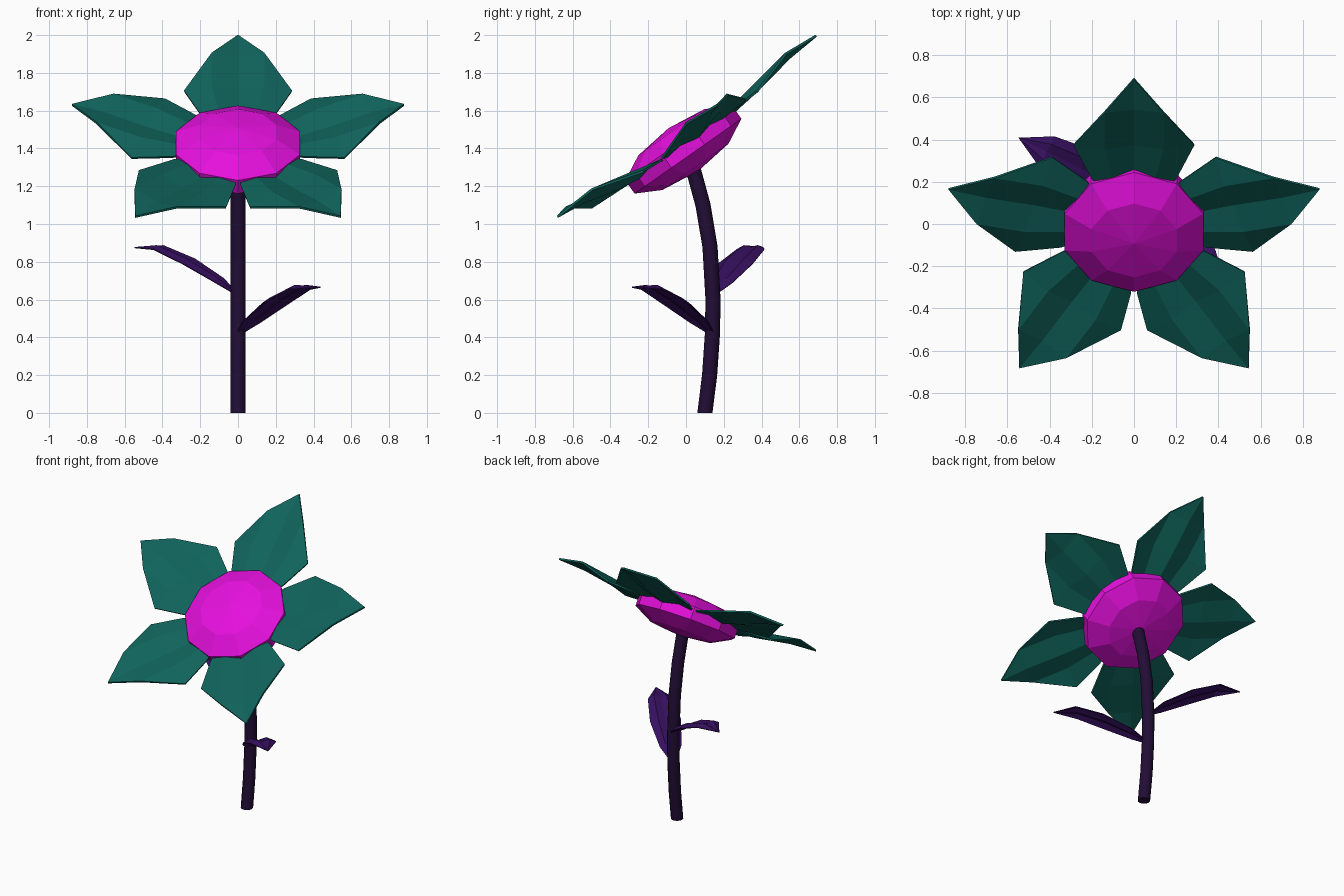
import bpy, bmesh, math
from mathutils import Matrix, Vector

if "Cube" in bpy.data.objects:
    bpy.data.objects.remove(bpy.data.objects["Cube"], do_unlink=True)


def make_material(name, rgb):
    mat = bpy.data.materials.new(name)
    mat.use_nodes = True
    mat.diffuse_color = (*rgb, 1)
    mat.node_tree.nodes["Principled BSDF"].inputs["Base Color"].default_value = (*rgb, 1)
    return mat


teal = make_material("petal teal", (0.005, 0.125, 0.105))
magenta = make_material("bright magenta", (0.78, 0.005, 0.72))
dark_purple = make_material("stem dark purple", (0.016, 0.004, 0.036))
purple = make_material("leaf purple", (0.037, 0.005, 0.115))


def add_object(name, bm, mat, matrix=Matrix()):
    bmesh.ops.recalc_face_normals(bm, faces=bm.faces)
    mesh = bpy.data.meshes.new(name)
    bm.to_mesh(mesh)
    bm.free()
    mesh.materials.append(mat)
    obj = bpy.data.objects.new(name, mesh)
    obj.matrix_world = matrix
    bpy.context.collection.objects.link(obj)
    return obj


def add_blade(name, rows, mat, matrix, thickness):
    """Folded blade along +y; a row is (y, mid z, fold x, fold z, edge x, edge z)."""
    bm = bmesh.new()
    grid = []
    for y, mid, fx, fz, ex, ez in rows:
        section = [(-ex, ez), (-fx, fz), (0, mid), (fx, fz), (ex, ez)]
        grid.append([bm.verts.new((x, y, z)) for x, z in section])
    for r0, r1 in zip(grid, grid[1:]):
        for i in range(4):
            bm.faces.new((r0[i], r0[i + 1], r1[i + 1], r1[i]))
    bmesh.ops.remove_doubles(bm, verts=bm.verts, dist=0.0005)
    obj = add_object(name, bm, mat, matrix)
    solid = obj.modifiers.new("thickness", 'SOLIDIFY')
    solid.thickness = thickness
    solid.offset = 0
    return obj


# Flower head: five petals around a tilted, flattened ball
tilt = Matrix.Rotation(math.radians(35), 4, 'X')
petal_rows = [
    (0.16, -0.085, 0.05, -0.075, 0.09, -0.08),
    (0.30, -0.085, 0.10, -0.060, 0.20, -0.070),
    (0.50, -0.060, 0.14, -0.028, 0.285, -0.063),
    (0.74, -0.015, 0.14, 0.014, 0.14, 0.014),
    (0.925, 0, 0, 0, 0, 0),
]
petal_frame = Matrix.Translation((0, -0.068, 1.467)) @ tilt
for k, side in enumerate(("top", "upper_right", "lower_right", "lower_left", "upper_left")):
    spin = Matrix.Rotation(math.radians(72 * k), 4, 'Z')
    add_blade("petal_" + side, petal_rows, teal, petal_frame @ spin, 0.012)

bm = bmesh.new()
bmesh.ops.create_uvsphere(bm, u_segments=10, v_segments=5, radius=1)
bmesh.ops.scale(bm, verts=bm.verts, vec=(0.363, 0.363, 0.138))
add_object("flower_centre", bm, magenta, Matrix.Translation((0, -0.014, 1.394)) @ tilt)

# Stem: rings lofted along a gentle bow
path = [(0.1, 0), (0.125, 0.2), (0.14, 0.42), (0.143, 0.6), (0.127, 0.88), (0.09, 1.1), (0.03, 1.32)]
sides = 12
bm = bmesh.new()
rings = []
for i, (y, z) in enumerate(path):
    (ya, za), (yb, zb) = path[max(i - 1, 0)], path[min(i + 1, len(path) - 1)]
    lean = 0 if i == 0 else math.atan2(yb - ya, zb - za)
    frame = Matrix.Translation((0, y, z)) @ Matrix.Rotation(-lean, 4, 'X')
    angles = [math.tau * j / sides for j in range(sides)]
    rings.append([bm.verts.new(frame @ Vector((0.04 * math.cos(t), 0.04 * math.sin(t), 0))) for t in angles])
for r0, r1 in zip(rings, rings[1:]):
    for j in range(sides):
        bm.faces.new((r0[j], r0[(j + 1) % sides], r1[(j + 1) % sides], r1[j]))
bm.faces.new(rings[0])
bm.faces.new(rings[-1])
stem = add_object("stem", bm, dark_purple)
bpy.ops.object.select_all(action='DESELECT')
stem.select_set(True)
bpy.context.view_layer.objects.active = stem
bpy.ops.object.shade_smooth_by_angle(angle=math.radians(40))

# Two arched leaves on opposite sides of the stem
leaf_rows = [
    (0.01, 0.0, 0.01, 0.0, 0.02, 0.0),
    (0.10, 0.07, 0.035, 0.08, 0.07, 0.06),
    (0.28, 0.17, 0.05, 0.185, 0.10, 0.16),
    (0.46, 0.245, 0.04, 0.255, 0.08, 0.235),
    (0.61, 0.245, 0, 0.245, 0, 0.245),
]
for name, tip, height in (("leaf_right", (-0.55, 0.27), 0.63), ("leaf_left", (0.43, -0.42), 0.42)):
    turn = Matrix.Rotation(math.atan2(-tip[0], tip[1]), 4, 'Z')
    add_blade(name, leaf_rows, purple, Matrix.Translation((0, 0.14, height)) @ turn, 0.006)
